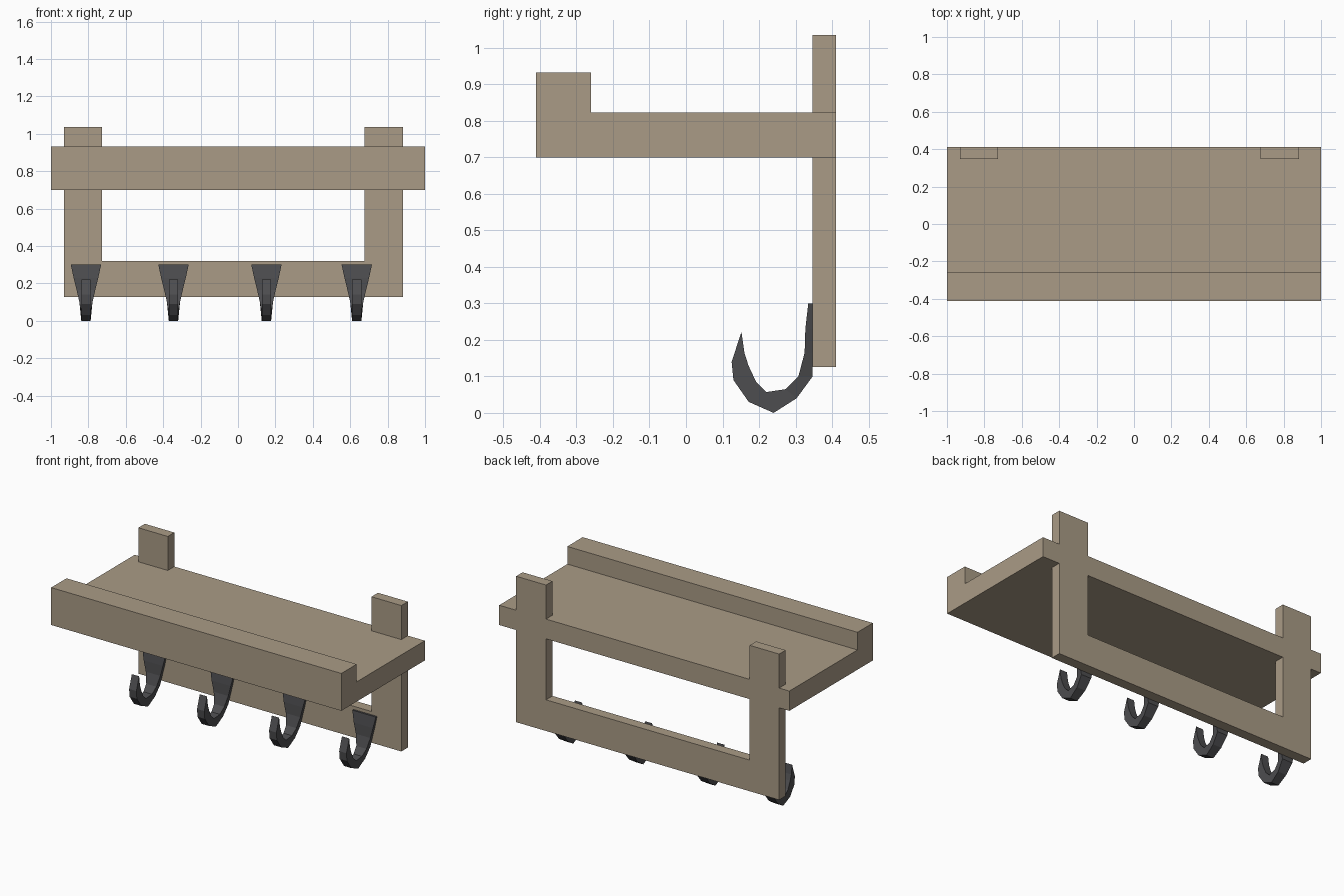
import bpy, bmesh
from mathutils import Vector

if "Cube" in bpy.data.objects:
    bpy.data.objects.remove(bpy.data.objects["Cube"])


def material(name, rgb):
    m = bpy.data.materials.new(name)
    m.diffuse_color = (*rgb, 1)
    m.use_nodes = True
    m.node_tree.nodes["Principled BSDF"].inputs["Base Color"].default_value = m.diffuse_color
    return m


wood = material("wood", (0.40, 0.33, 0.24))
metal = material("dark_metal", (0.075, 0.075, 0.08))


def finish(name, bm, mat):
    bmesh.ops.recalc_face_normals(bm, faces=bm.faces)
    mesh = bpy.data.meshes.new(name)
    bm.to_mesh(mesh)
    bm.free()
    mesh.materials.append(mat)
    ob = bpy.data.objects.new(name, mesh)
    bpy.context.collection.objects.link(ob)
    return ob


def extrude(name, points, offset, mat):
    """Extrude a closed 3D outline along an offset vector."""
    bm = bmesh.new()
    face = bm.faces.new([bm.verts.new(p) for p in points])
    new = bmesh.ops.extrude_face_region(bm, geom=[face])["geom"]
    verts = [v for v in new if isinstance(v, bmesh.types.BMVert)]
    bmesh.ops.translate(bm, verts=verts, vec=Vector(offset))
    return finish(name, bm, mat)


BACK, FRONT = 0.411, 0.347          # depth range of the back frame
L0, L1, R0, R1 = -0.93, -0.727, 0.677, 0.883   # post edges
BOTTOM, RAIL, UNDER, TOP, POST_TOP = 0.126, 0.32, 0.70, 0.823, 1.035

# Shelf board with raised front lip
shelf = [(-0.411, UNDER), (BACK, UNDER), (BACK, TOP),
         (-0.26, TOP), (-0.26, 0.933), (-0.411, 0.933)]
extrude("shelf", [(-1, y, z) for y, z in shelf], (2, 0, 0), wood)

# U-shaped back frame below the shelf
frame = [(L0, BOTTOM), (R1, BOTTOM), (R1, UNDER), (R0, UNDER),
         (R0, RAIL), (L1, RAIL), (L1, UNDER), (L0, UNDER)]
depth = (0, BACK - FRONT, 0)
extrude("back_frame", [(x, FRONT, z) for x, z in frame], depth, wood)

# Post ends standing above the shelf
for side, a, b in (("left", L0, L1), ("right", R0, R1)):
    outline = [(a, TOP), (b, TOP), (b, POST_TOP), (a, POST_TOP)]
    extrude("post_top_" + side, [(x, FRONT, z) for x, z in outline], depth, wood)

# Hook stations: outer y, z, inner y, z, half width
STATIONS = [
    (0.347, 0.300, 0.335, 0.300, 0.081),
    (0.347, 0.230, 0.327, 0.230, 0.066),
    (0.347, 0.165, 0.325, 0.165, 0.050),
    (0.347, 0.100, 0.308, 0.100, 0.035),
    (0.303, 0.040, 0.273, 0.065, 0.029),
    (0.240, 0.000, 0.220, 0.057, 0.025),
    (0.172, 0.030, 0.192, 0.085, 0.025),
    (0.130, 0.090, 0.171, 0.130, 0.025),
    (0.125, 0.140, 0.160, 0.165, 0.025),
]
TIP = (0.152, 0.222, 0.025)


def hook(name, x):
    bm = bmesh.new()
    rings = [[bm.verts.new(p) for p in ((x - w, oy, oz), (x + w, oy, oz),
                                        (x + w, iy, iz), (x - w, iy, iz))]
             for oy, oz, iy, iz, w in STATIONS]
    bm.faces.new(rings[0])
    for a, b in zip(rings, rings[1:]):
        for i in range(4):
            j = (i + 1) % 4
            bm.faces.new((a[i], a[j], b[j], b[i]))
    # Wedge-shaped tip
    y, z, w = TIP
    l, r = bm.verts.new((x - w, y, z)), bm.verts.new((x + w, y, z))
    a = rings[-1]
    bm.faces.new((a[0], a[1], r, l))
    bm.faces.new((a[2], a[3], l, r))
    bm.faces.new((a[1], a[2], r))
    bm.faces.new((a[3], a[0], l))
    finish(name, bm, metal)


# Row of coat hooks
for n, x in enumerate((-0.813, -0.345, 0.152, 0.635), 1):
    hook(f"hook_{n}", x)
